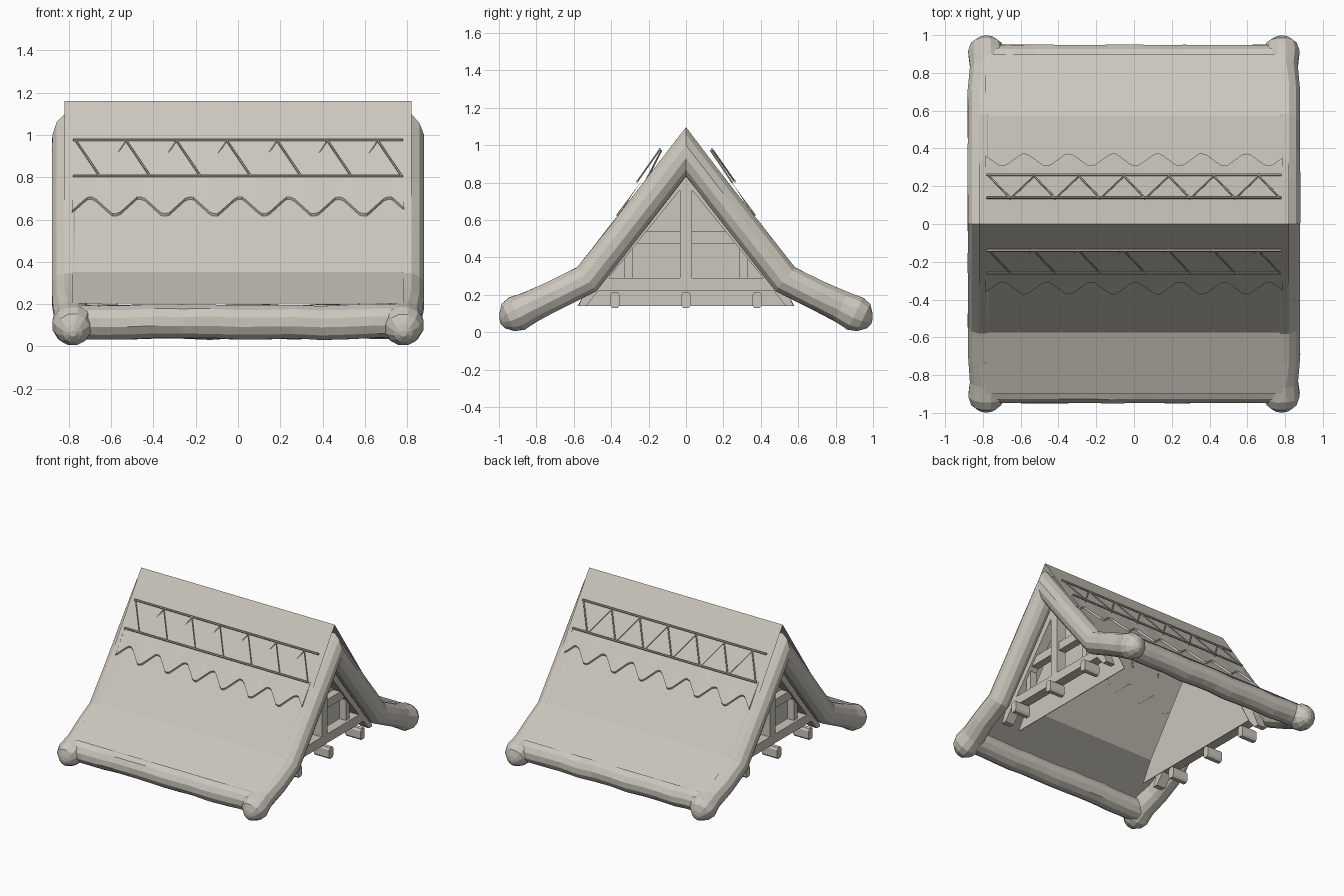
import bpy, bmesh, math, random
from mathutils import Vector

if "Cube" in bpy.data.objects:
    bpy.data.objects.remove(bpy.data.objects["Cube"])

random.seed(4)
mat = bpy.data.materials.new("pale straw grey")
mat.diffuse_color = (0.60, 0.57, 0.51, 1)
mat.use_nodes = True
mat.node_tree.nodes["Principled BSDF"].inputs["Base Color"].default_value = mat.diffuse_color


def make(name, verts, faces):
    me = bpy.data.meshes.new(name)
    me.from_pydata([tuple(v) for v in verts], [], faces)
    bm = bmesh.new()
    bm.from_mesh(me)
    bmesh.ops.recalc_face_normals(bm, faces=bm.faces)
    bm.to_mesh(me)
    bm.free()
    me.materials.append(mat)
    ob = bpy.data.objects.new(name, me)
    bpy.context.collection.objects.link(ob)
    return ob


def tube(name, path, u, sides=10, wobble=0.0):
    """path: list of (point, radius); u: fixed cross axis; mitred bends."""
    pts = [Vector(p) for p, r in path]
    u = Vector(u)
    verts, faces = [], []
    for i, (p, r) in enumerate(path):
        a = (pts[i] - pts[i - 1]) if i else (pts[1] - pts[0])
        b = (pts[i + 1] - pts[i]) if i < len(pts) - 1 else a
        na, nb = a.cross(u).normalized(), b.cross(u).normalized()
        v = na + nb
        v = v / v.dot(na)
        for k in range(sides):
            t = 2 * math.pi * (k + 0.5) / sides
            q = r * (1 + random.uniform(-wobble, wobble))
            verts.append(pts[i] + u * (q * math.cos(t)) + v * (q * math.sin(t)))
    for i in range(len(path) - 1):
        for k in range(sides):
            k2 = (k + 1) % sides
            faces.append((i * sides + k, i * sides + k2, (i + 1) * sides + k2, (i + 1) * sides + k))
    faces.append(tuple(range(sides)))
    faces.append(tuple(range((len(path) - 1) * sides, len(path) * sides)))
    return make(name, verts, faces)


def prism(name, pts, x0, x1):
    """Extrude a y-z outline along x."""
    n = len(pts)
    verts = [(x, y, z) for x in (x0, x1) for y, z in pts]
    faces = [tuple(range(n)), tuple(range(n, 2 * n))]
    faces += [(i, (i + 1) % n, n + (i + 1) % n, n + i) for i in range(n)]
    return make(name, verts, faces)


def box(name, x0, x1, y0, y1, z0, z1):
    return prism(name, [(y0, z0), (y1, z0), (y1, z1), (y0, z1)], x0, x1)


def rod(name, a, b, r=0.005):
    a, b = Vector(a), Vector(b)
    u = (b - a).cross(Vector((0.3, 0.5, 0.8))).normalized()
    return tube(name, [(a, r), (b, r)], u, 6)


# main thatch slopes: one folded sheet
prof = [(-0.90, 0.203), (-0.575, 0.352), (0, 1.08), (0.575, 0.352), (0.90, 0.203)]
make("thatch_sheet", [(x, y, z) for x in (-0.785, 0.785) for y, z in prof],
     [(i, i + 1, i + 6, i + 5) for i in range(4)])

# bent verge rolls over each gable, with rounded ends
half = [(0.995, 0.06, 0.015), (0.982, 0.063, 0.045), (0.95, 0.079, 0.083), (0.905, 0.10, 0.098),
        (0.83, 0.137, 0.088), (0.70, 0.199, 0.082), (0.53, 0.284, 0.082), (0.36, 0.501, 0.082),
        (0.18, 0.732, 0.082)]


def verge_x(r):
    return 0.782 if r > 0.082 or r < 0.05 else 0.80


for s in (-1, 1):
    path = [((s * verge_x(r), -y, z), r) for y, z, r in half]
    path += [((s * 0.80, 0, 0.965), 0.082)]
    path += [((s * verge_x(r), y, z), r) for y, z, r in reversed(half)]
    tube("verge_roll", path, (1, 0, 0), 12, 0.02)

# eave rolls along the front and back
for s in (-1, 1):
    path = [((-0.79 + 1.58 * i / 12, s * 0.868, 0.116 + random.uniform(-0.005, 0.005)), 0.083) for i in range(13)]
    tube("eave_roll", path, (0, 1, 0), 12, 0.025)


def cap_z(y):
    return 1.16 - 1.475 * y


out = Vector((0, 0.827, 0.562))  # outward normal of the cap slope
for s in (-1, 1):
    # scalloped ridge cap with pleats and a small lip at the lower edge
    xs = [-0.82, -0.786] + [-0.785 + 1.57 * i / 82 for i in range(83)] + [0.786, 0.82]
    verts = []
    for x in xs:
        inner = abs(x) < 0.7855
        ph = ((x + 0.58) / 0.235) % 1.0
        w = max(-1, min(1, 1.35 * (4 * abs(ph - 0.5) - 1))) if inner else 0
        ye = 0.336 + 0.028 * w
        lift = 0.006 + 0.004 * w if inner else 0
        col = [Vector((x, 0, 1.16)), Vector((x, 0.24, cap_z(0.24)))]
        edge = Vector((x, ye, cap_z(ye))) + out * lift
        col += [edge, edge - Vector((0, 0.006, 0.014 if inner else 0.001))]
        verts += [(v.x, s * v.y, v.z) for v in col]
    faces = [(4 * i + j, 4 * i + j + 1, 4 * i + j + 5, 4 * i + j + 4)
             for i in range(len(xs) - 1) for j in range(3)]
    make("ridge_cap", verts, faces)

    # rod lattice pinned on the cap; the front returns are half sunk in the thatch
    def P(x, top, sink=0.0):
        y, z = (0.14, 0.978) if top else (0.26, 0.807)
        v = Vector((x, y, z)) - out * sink
        return (-s * v.x, s * v.y, v.z)
    for top in (True, False):
        rod("lattice_rail", P(-0.78, top), P(0.78, top), 0.007)
    for k in range(7):
        x = -0.77 + 0.238 * k
        rod("lattice_diagonal", P(x, True), P(x + 0.115, False))
        if k < 6:
            d = 0.04 if s < 0 else 0.014
            rod("lattice_return", P(x + 0.238, True, 0.01), P(x + 0.115, False, d))

# gable walls and timber framing, same at both ends
for s in (-1, 1):
    prism("gable_panel", [(-0.58, 0.14), (0.58, 0.14), (0.5, 0.29), (0, 0.98), (-0.5, 0.29)], s * 0.57, s * 0.575)
    box("tie_beam", s * 0.66, s * 0.735, -0.52, 0.52, 0.22, 0.29)
    box("king_post", s * 0.66, s * 0.735, -0.033, 0.033, 0.28, 0.95)
    box("collar_beam", s * 0.66, s * 0.72, -0.33, 0.33, 0.475, 0.54)
    for t in (-1, 1):
        box("side_post", s * 0.66, s * 0.715, t * 0.285, t * 0.33, 0.28, 0.50)
        prism("rafter", [(t * 0.575, 0.14), (t * 0.535, 0.14), (0, 0.80), (0, 0.95), (t * 0.52, 0.27)],
              s * 0.66, s * 0.735)
    for y in (-0.38, 0, 0.38):
        prism("joist_end", [(y - 0.025, 0.145), (y - 0.015, 0.13), (y + 0.015, 0.13), (y + 0.025, 0.145),
                            (y + 0.025, 0.20), (y + 0.015, 0.215), (y - 0.015, 0.215), (y - 0.025, 0.20)],
              s * 0.66, s * 0.79)
